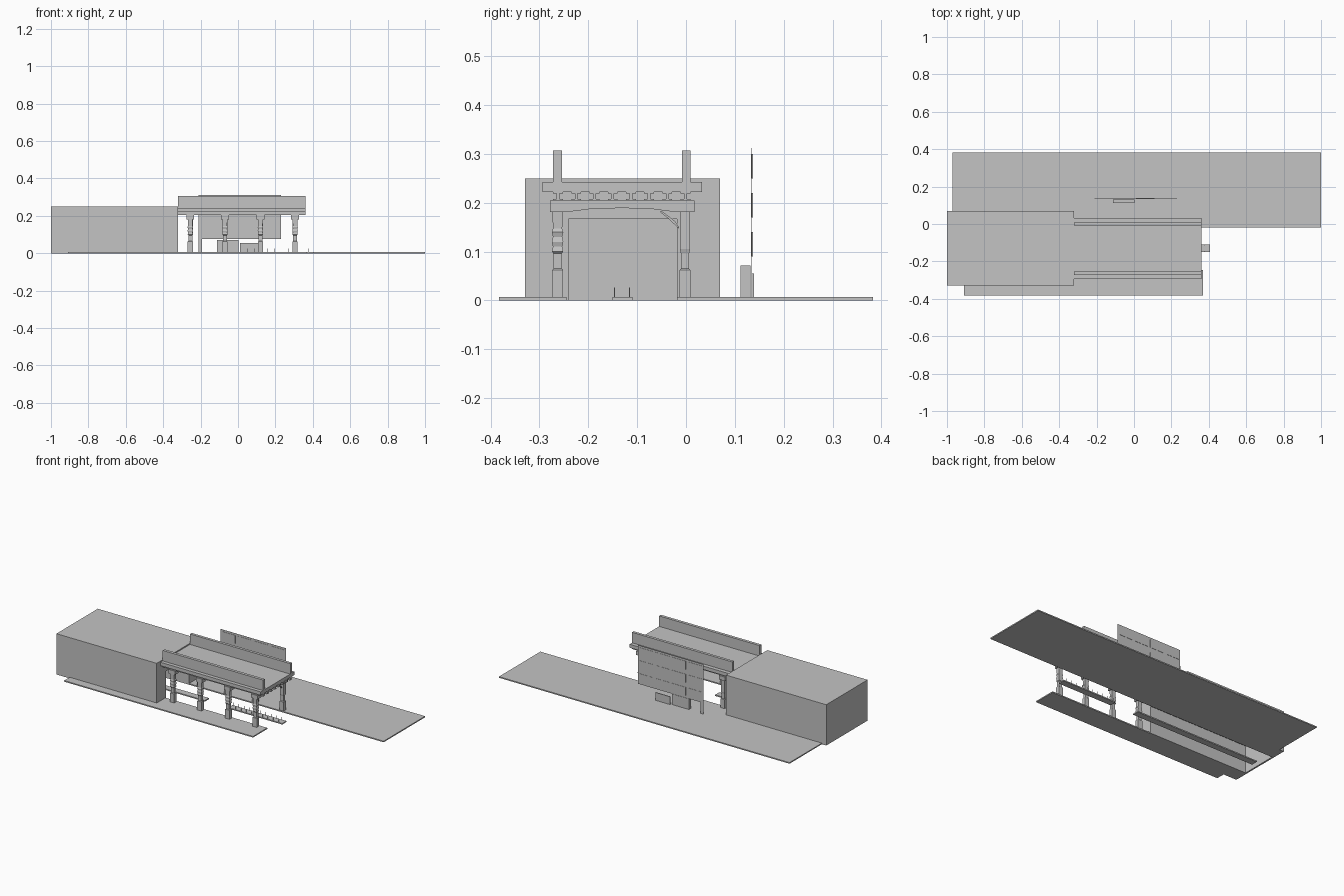
import bpy, bmesh, math

if "Cube" in bpy.data.objects:
    bpy.data.objects.remove(bpy.data.objects["Cube"])

concrete = bpy.data.materials.new("plain_grey")
concrete.diffuse_color = (0.55, 0.55, 0.55, 1)
concrete.use_nodes = True
concrete.node_tree.nodes["Principled BSDF"].inputs["Base Color"].default_value = concrete.diffuse_color


def finish(name, bm):
    bmesh.ops.recalc_face_normals(bm, faces=bm.faces)
    me = bpy.data.meshes.new(name)
    bm.to_mesh(me)
    bm.free()
    me.materials.append(concrete)
    ob = bpy.data.objects.new(name, me)
    bpy.context.collection.objects.link(ob)
    return ob


def add_box(bm, x0, x1, y0, y1, z0, z1):
    r = bmesh.ops.create_cube(bm, size=1)
    for v in r["verts"]:
        v.co = ((x0 + x1) / 2 + v.co.x * (x1 - x0),
                (y0 + y1) / 2 + v.co.y * (y1 - y0),
                (z0 + z1) / 2 + v.co.z * (z1 - z0))


def boxes(name, *dims):
    bm = bmesh.new()
    for d in dims:
        add_box(bm, *d)
    return finish(name, bm)


def prism(name, profile, x0, x1):
    """Extrude a (y, z) profile along x."""
    bm = bmesh.new()
    f = bm.faces.new([bm.verts.new((x0, y, z)) for y, z in profile])
    r = bmesh.ops.extrude_face_region(bm, geom=[f])
    for v in r["geom"]:
        if isinstance(v, bmesh.types.BMVert):
            v.co.x = x1
    return finish(name, bm)


def column(name, cx, cy, sections):
    """Loft square sections given as (z, half width)."""
    bm = bmesh.new()
    rings = []
    for z, h in sections:
        rings.append([bm.verts.new((cx + sx * h * 1.25, cy + sy * h, z))
                      for sx, sy in ((-1, -1), (1, -1), (1, 1), (-1, 1))])
    for a, b in zip(rings, rings[1:]):
        for i in range(4):
            j = (i + 1) % 4
            bm.faces.new((a[i], a[j], b[j], b[i]))
    bm.faces.new(rings[0])
    bm.faces.new(rings[-1])
    return finish(name, bm)


# pavements and traffic islands
boxes("back_pavement", (-0.97, 1.0, -0.018, 0.383, 0, 0.007))
boxes("front_pavement", (-0.91, 0.37, -0.383, -0.245, 0, 0.007))
boxes("short_island", (0.04, 0.405, -0.15, -0.11, 0, 0.007))
boxes("long_island", (-0.96, -0.12, -0.15, -0.11, 0, 0.007))

# thin posts along both edges of the short island
boxes("island_posts", *[(x - 0.001, x + 0.001, y - 0.001, y + 0.001, 0.006, 0.026)
                        for y in (-0.146, -0.116)
                        for x in [0.05 + 0.0365 * i for i in range(10)]])

# tunnel block: arch-less portal open at the right and below
profile = [(-0.33, 0), (-0.33, 0.25), (0.07, 0.25), (0.07, 0),
           (-0.018, 0), (-0.018, 0.167), (-0.241, 0.167), (-0.241, 0)]
prism("tunnel_block", profile, -0.99, -0.32)
boxes("tunnel_end_wall", (-1.0, -0.99, -0.33, 0.07, 0, 0.25))

# bridge deck with parapets
X0, X1 = -0.32, 0.36
boxes("bridge_deck", (X0, X1, -0.294, 0.033, 0.222, 0.243))
boxes("parapets", (X0, X1, -0.272, -0.254, 0.243, 0.307),
      (X0, X1, -0.008, 0.009, 0.243, 0.307))

# I-section girders
girders = []
for i in range(8):
    y = -0.262 + 0.0373 * i
    girders += [(X0, X1, y - 0.003, y + 0.003, 0.208, 0.22),
                (X0, X1, y - 0.010, y + 0.010, 0.219, 0.222),
                (X0, X1, y - 0.010, y + 0.010, 0.205, 0.208)]
boxes("girders", *girders)

# supports: four frames, each an arched cross beam on two columns
beam = [(-0.278, 0.205), (-0.278, 0.181), (-0.245, 0.181), (-0.22, 0.184),
        (-0.19, 0.188), (-0.13, 0.189), (-0.075, 0.188), (-0.045, 0.184),
        (-0.02, 0.181), (0.017, 0.181), (0.017, 0.205)]
base = [(0, 0.0115), (0.062, 0.0115), (0.065, 0.0085), (0.096, 0.0085)]
ornate = base + [(0.1, 0.0115), (0.11, 0.0095), (0.12, 0.0118), (0.13, 0.0095),
                 (0.14, 0.0118), (0.147, 0.0095), (0.182, 0.0105)]
plain = base + [(0.105, 0.0105), (0.182, 0.0105)]
for n, x in enumerate((-0.255, -0.07, 0.12, 0.305)):
    prism(f"cross_beam_{n}", beam, x - 0.021, x + 0.021)
    column(f"front_column_{n}", x, -0.263, ornate)
    column(f"back_column_{n}", x, -0.002, plain)

# curved bracket at one back column
prism("curved_bracket", [(-0.05, 0.183), (-0.035, 0.172), (-0.022, 0.162),
                         (-0.014, 0.15), (-0.014, 0.146), (-0.025, 0.157),
                         (-0.038, 0.169), (-0.054, 0.182)], 0.301, 0.309)

# building facade: thin wall, with three rows of window panels
boxes("facade_wall", (-0.212, 0.23, 0.1345, 0.1355, 0.075, 0.312),
      (-0.212, -0.192, 0.1345, 0.1355, 0.007, 0.075))
boxes("facade_windows", *[(x, x + 0.093, 0.133, 0.137, z, z + 0.05)
                          for x in [-0.205 + 0.111 * i for i in range(4)]
                          for z in (0.09, 0.17, 0.25)])
# shop kiosk and door at street level
boxes("shop_kiosk", (-0.112, 0.002, 0.112, 0.132, 0.006, 0.072))
boxes("shop_door", (0.01, 0.11, 0.134, 0.139, 0.006, 0.055))
